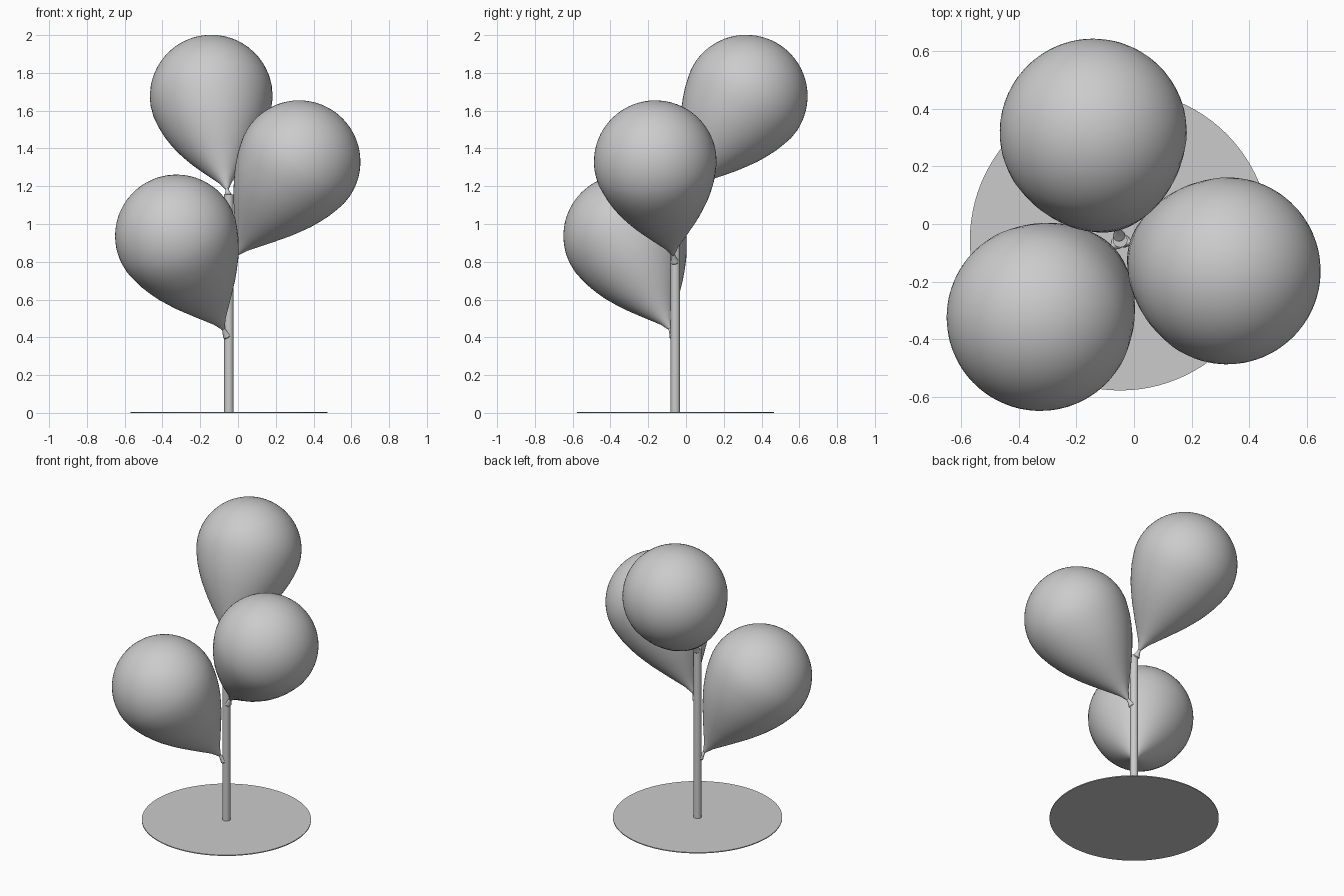
import bpy, bmesh, math
from mathutils import Matrix, Vector

if "Cube" in bpy.data.objects:
    bpy.data.objects.remove(bpy.data.objects["Cube"], do_unlink=True)

grey = bpy.data.materials.new("light_grey")
grey.use_nodes = True
colour = (0.6, 0.6, 0.6, 1)
grey.diffuse_color = colour
grey.node_tree.nodes["Principled BSDF"].inputs["Base Color"].default_value = colour

POLE = Vector((-0.048, -0.056, 0))


def lathe(name, profile, matrix, segments=64):
    """Spin (radius, height) points around z and place the result."""
    bm = bmesh.new()
    verts = [bm.verts.new((r, 0, z)) for r, z in profile]
    edges = [bm.edges.new(pair) for pair in zip(verts, verts[1:])]
    bmesh.ops.spin(bm, geom=verts + edges, cent=(0, 0, 0), axis=(0, 0, 1),
                   angle=math.tau, steps=segments)
    bmesh.ops.remove_doubles(bm, verts=bm.verts[:], dist=0.0001)
    bmesh.ops.recalc_face_normals(bm, faces=bm.faces[:])
    mesh = bpy.data.meshes.new(name)
    bm.to_mesh(mesh)
    bm.free()
    mesh.materials.append(grey)
    obj = bpy.data.objects.new(name, mesh)
    obj.matrix_world = matrix
    bpy.context.collection.objects.link(obj)
    bpy.ops.object.select_all(action="DESELECT")
    obj.select_set(True)
    bpy.context.view_layer.objects.active = obj
    bpy.ops.object.shade_smooth_by_angle(angle=math.radians(40))
    return obj


# Base disc and pole
stand = Matrix.Translation(POLE)
lathe("base_disc", [(0, 0), (0.522, 0), (0.522, 0.006), (0, 0.006)], stand, 96)
lathe("pole", [(0, 0.003), (0.025, 0.003), (0.025, 1.155), (0, 1.155)], stand, 32)

# Teardrop: tapering lower half, round cap on top
R, MID = 0.325, 0.6
taper = [(0, 0), (0.009, 0), (0.036, 0.05), (0.074, 0.1), (0.112, 0.15),
         (0.149, 0.2), (0.183, 0.247), (0.213, 0.294), (0.245, 0.347),
         (0.271, 0.4), (0.292, 0.45), (0.308, 0.5), (0.321, 0.55)]
cap = [(R * math.cos(i * math.pi / 36), MID + R * math.sin(i * math.pi / 36))
       for i in range(18)] + [(0, MID + R)]
knot = [(0, 0.01), (0.009, 0.005), (0.010, -0.012), (0.022, -0.046),
        (0.020, -0.051), (0, -0.047)]

# Three balloons lean outwards around the pole at different heights
for label, azimuth, height in (("top", 104, 1.185), ("middle", -16, 0.838), ("low", 224, 0.445)):
    place = (Matrix.Translation(POLE + Vector((0, 0, height)))
             @ Matrix.Rotation(math.radians(azimuth), 4, "Z")
             @ Matrix.Translation((0.042, 0, 0))
             @ Matrix.Rotation(math.radians(35), 4, "Y"))
    lathe(label + "_balloon", taper + cap, place)
    lathe(label + "_balloon_knot", knot, place, 24)
